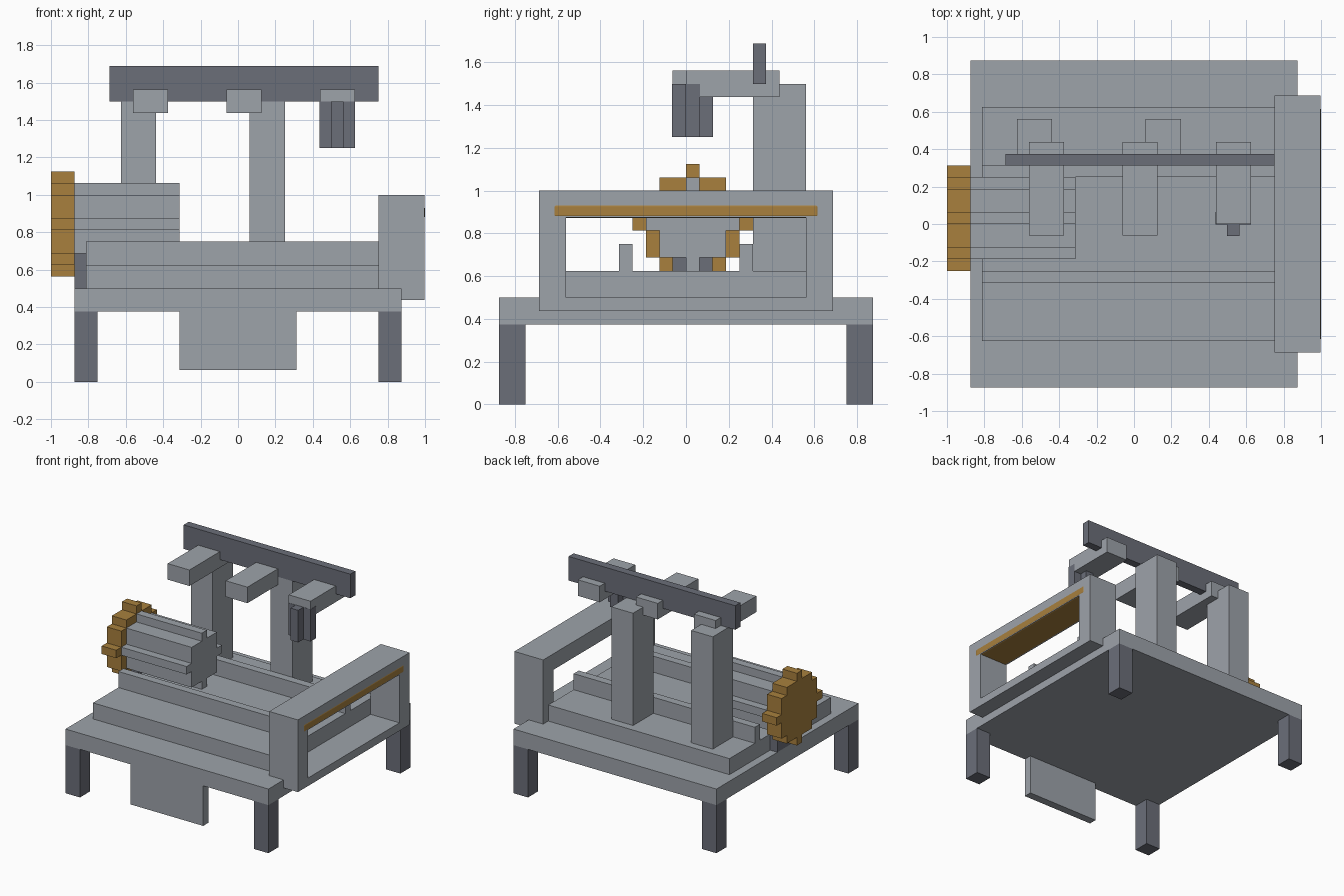
import bpy
import bmesh
from mathutils import Vector

cube = bpy.data.objects.get("Cube")
if cube:
    bpy.data.objects.remove(cube, do_unlink=True)

U = 1 / 16  # modelling grid step


def material(name, rgb):
    mat = bpy.data.materials.new(name)
    mat.use_nodes = True
    mat.diffuse_color = (*rgb, 1)
    bsdf = mat.node_tree.nodes["Principled BSDF"]
    bsdf.inputs["Base Color"].default_value = (*rgb, 1)
    bsdf.inputs["Roughness"].default_value = 0.7
    return mat


GREY = material("light grey metal", (0.34, 0.366, 0.402))
DARK = material("dark grey metal", (0.147, 0.156, 0.191))
AMBER = material("amber brass", (0.392, 0.216, 0.048))


def finish(name, bm, mat):
    bmesh.ops.recalc_face_normals(bm, faces=bm.faces[:])
    mesh = bpy.data.meshes.new(name)
    bm.to_mesh(mesh)
    bm.free()
    mesh.materials.append(mat)
    obj = bpy.data.objects.new(name, mesh)
    bpy.context.collection.objects.link(obj)
    return obj


def box(name, mat, x, y, z):
    """Box from (min, max) pairs measured in grid steps."""
    bm = bmesh.new()
    bmesh.ops.create_cube(bm, size=1)
    for v in bm.verts:
        v.co = Vector([(a + b) / 2 * U + c * (b - a) * U
                       for (a, b), c in zip((x, y, z), v.co)])
    return finish(name, bm, mat)


def prism(name, mat, quarter, centre, place, depth):
    """Extrude a four-fold symmetric outline, given by one quarter, along an axis."""
    outline, pts = [], quarter
    for _ in range(4):
        outline += pts
        pts = [(b, -a) for a, b in pts]
    bm = bmesh.new()
    verts = [bm.verts.new(Vector(place(centre[0] + a, centre[1] + b, depth[0])) * U)
             for a, b in outline]
    face = bm.faces.new(verts)
    ext = bmesh.ops.extrude_face_region(bm, geom=[face])
    shift = Vector(place(0, 0, depth[1] - depth[0])) * U
    bmesh.ops.translate(bm, vec=shift,
                        verts=[g for g in ext["geom"] if isinstance(g, bmesh.types.BMVert)])
    return finish(name, bm, mat)


def along_x(a, b, d):
    return (d, a, b)


def along_z(a, b, d):
    return (a, b, d)


# Table, legs and front apron
box("table_slab", GREY, (-14, 14), (-14, 14), (6, 8))
box("front_apron", GREY, (-5, 5), (-14, -13), (1, 6))
for side, x in (("right", -14), ("left", 12)):
    for end, y in (("front", -14), ("back", 12)):
        box(f"{end}_{side}_leg", DARK, (x, x + 2), (y, y + 2), (0, 6))

# Bed with two rails
box("bed", GREY, (-13, 12), (-10, 10), (8, 10))
for end, y in (("front", -5), ("back", 4)):
    box(f"{end}_rail", GREY, (-13, 12), (y, y + 1), (10, 12))

# Open rectangular end frame: a ring of quads, then extruded
bm = bmesh.new()
outer = [(-11, 7), (11, 7), (11, 16), (-11, 16)]
inner = [(-9, 8), (9, 8), (9, 14), (-9, 14)]
rings = [[[bm.verts.new(Vector((x, y, z)) * U) for y, z in ring]
          for ring in (outer, inner)] for x in (12, 15.97)]
for i in range(4):
    j = (i + 1) % 4
    (o0, i0), (o1, i1) = rings
    for quad in ((o0[i], o0[j], i0[j], i0[i]), (o1[i], o1[j], i1[j], i1[i]),
                 (o0[i], o0[j], o1[j], o1[i]), (i0[i], i0[j], i1[j], i1[i])):
        bm.faces.new(quad)
finish("end_frame", bm, GREY)

# Brass strip under the frame's top bar, with softened ends
strip = box("frame_strip", AMBER, (12.05, 16), (-9.95, 9.95), (13.97, 15))
bevel = strip.modifiers.new("soft_ends", "BEVEL")
bevel.width = 0.012
bevel.segments = 2

# Gear wheel, ribbed spindle and spindle support
CENTRE = (0.5, 13.5)
prism("gear_wheel", AMBER,
      [(0.5, 4.5), (0.5, 3.5), (2.5, 3.5), (2.5, 2.5), (3.5, 2.5), (3.5, 0.5), (4.5, 0.5)],
      CENTRE, along_x, (-16, -14))
prism("spindle", GREY,
      [(0.5, 3.5), (0.5, 2.5), (2.5, 2.5), (2.5, 0.5), (3.5, 0.5)],
      CENTRE, along_x, (-14, -5))
box("spindle_support", DARK, (-14, -13), (-1, 2), (8, 11))

# Rear posts carrying the overhead beam
for side, x in (("right", -10), ("left", 1)):
    box(f"{side}_post", GREY, (x, x + 3), (5, 9), (10, 24))
box("overhead_beam", DARK, (-11, 12), (5, 6), (24, 27))

# Three arms reaching forward
for name, x, y in (("right_arm", -9, -1), ("middle_arm", -1, -1), ("left_arm", 7, 0)):
    box(name, GREY, (x, x + 3), (y, 7), (23, 25))

# Cross-shaped tool hanging from the left arm
prism("tool_head", DARK, [(0.53, 1.53), (0.53, 0.53), (1.53, 0.53)],
      (8.5, 0.5), along_z, (20, 24))
